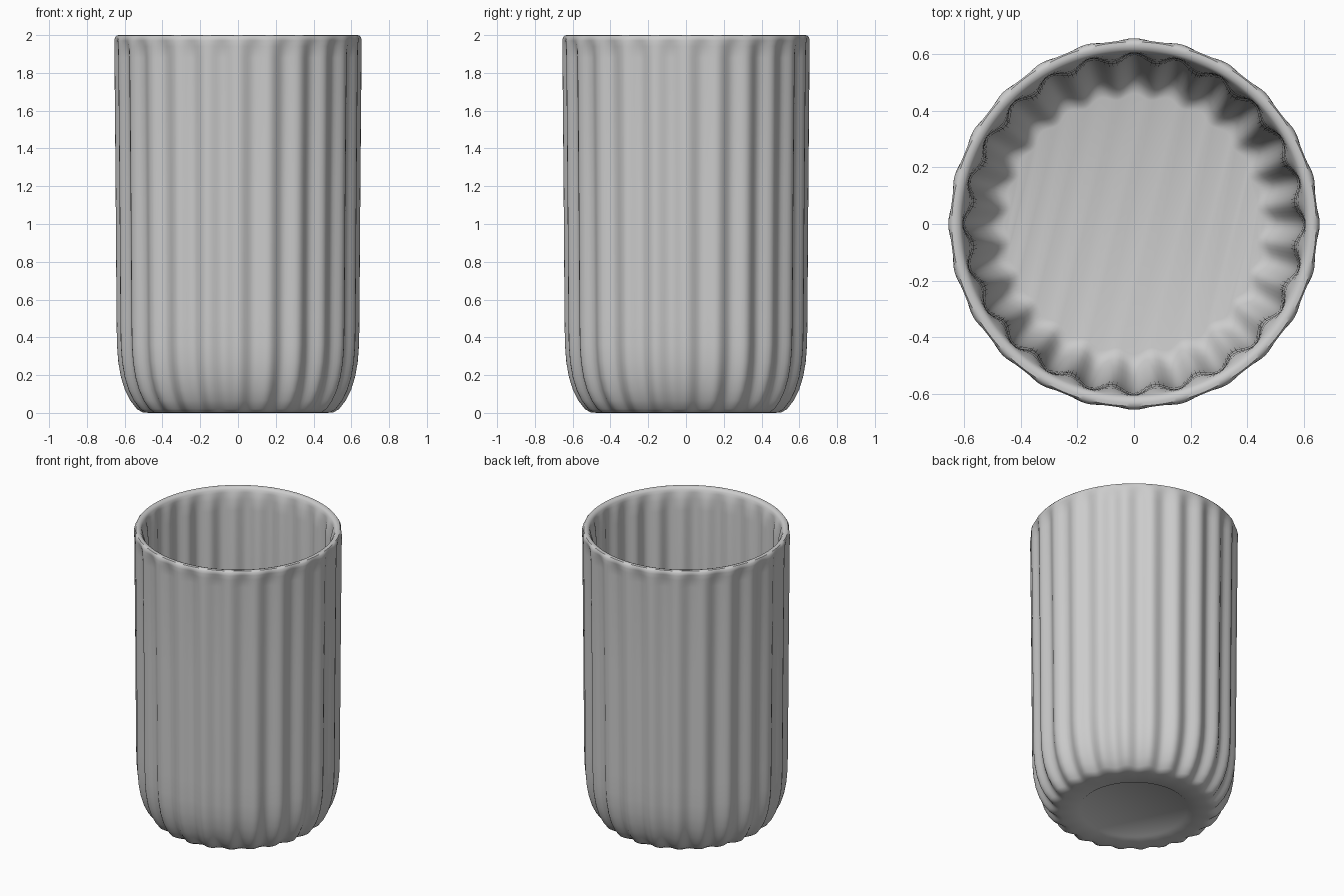
import bpy, bmesh, math

cube = bpy.data.objects.get("Cube")
if cube:
    bpy.data.objects.remove(cube)

FLUTES = 24
SEGMENTS = FLUTES * 10

grey = bpy.data.materials.new("plain grey")
grey.use_nodes = True
grey.diffuse_color = (0.6, 0.6, 0.6, 1)
grey.node_tree.nodes["Principled BSDF"].inputs["Base Color"].default_value = (0.6, 0.6, 0.6, 1)

# Profile from under the base, up the outside, over the rim, down to the floor:
# ridge radius, height, flute depth
profile = [
    (0.335, 0.008, 0), (0.345, 0, 0), (0.47, 0, 0.012), (0.505, 0.003, 0.022),
    (0.535, 0.02, 0.028), (0.57, 0.065, 0.03), (0.598, 0.12, 0.03),
    (0.62, 0.19, 0.03), (0.634, 0.27, 0.03), (0.641, 0.36, 0.03),
    (0.643, 0.5, 0.03), (0.648, 1.2, 0.028), (0.654, 1.88, 0.025),
    (0.655, 1.94, 0.02), (0.655, 1.97, 0.01), (0.651, 1.988, 0.004),
    (0.642, 1.998, 0), (0.63, 2, 0), (0.615, 1.996, 0), (0.606, 1.984, 0),
    (0.603, 1.965, 0.006), (0.603, 1.92, 0.02), (0.602, 1.85, 0.025),
    (0.597, 1.2, 0.028), (0.592, 0.5, 0.03), (0.588, 0.36, 0.03),
    (0.578, 0.27, 0.03), (0.56, 0.19, 0.03), (0.535, 0.125, 0.03),
    (0.51, 0.085, 0.03), (0.485, 0.065, 0.028), (0.46, 0.06, 0.02),
]

# Fluted cup wall, swept round the axis
bm = bmesh.new()
rings = []
for radius, z, depth in profile:
    ring = []
    for i in range(SEGMENTS):
        a = math.tau * i / SEGMENTS
        r = radius - depth * (1 - math.cos(FLUTES * a)) / 2
        ring.append(bm.verts.new((r * math.cos(a), r * math.sin(a), z)))
    rings.append(ring)
for low, high in zip(rings, rings[1:]):
    for i in range(SEGMENTS):
        j = (i + 1) % SEGMENTS
        bm.faces.new((low[i], low[j], high[j], high[i]))

# Underside and inner floor
bm.faces.new(rings[0][::-1])
bm.faces.new(rings[-1])
bmesh.ops.recalc_face_normals(bm, faces=bm.faces)

mesh = bpy.data.meshes.new("fluted_cup")
bm.to_mesh(mesh)
bm.free()
mesh.materials.append(grey)
cup = bpy.data.objects.new("fluted_cup", mesh)
bpy.context.collection.objects.link(cup)

bpy.context.view_layer.objects.active = cup
cup.select_set(True)
bpy.ops.object.shade_smooth_by_angle(angle=math.radians(40))
